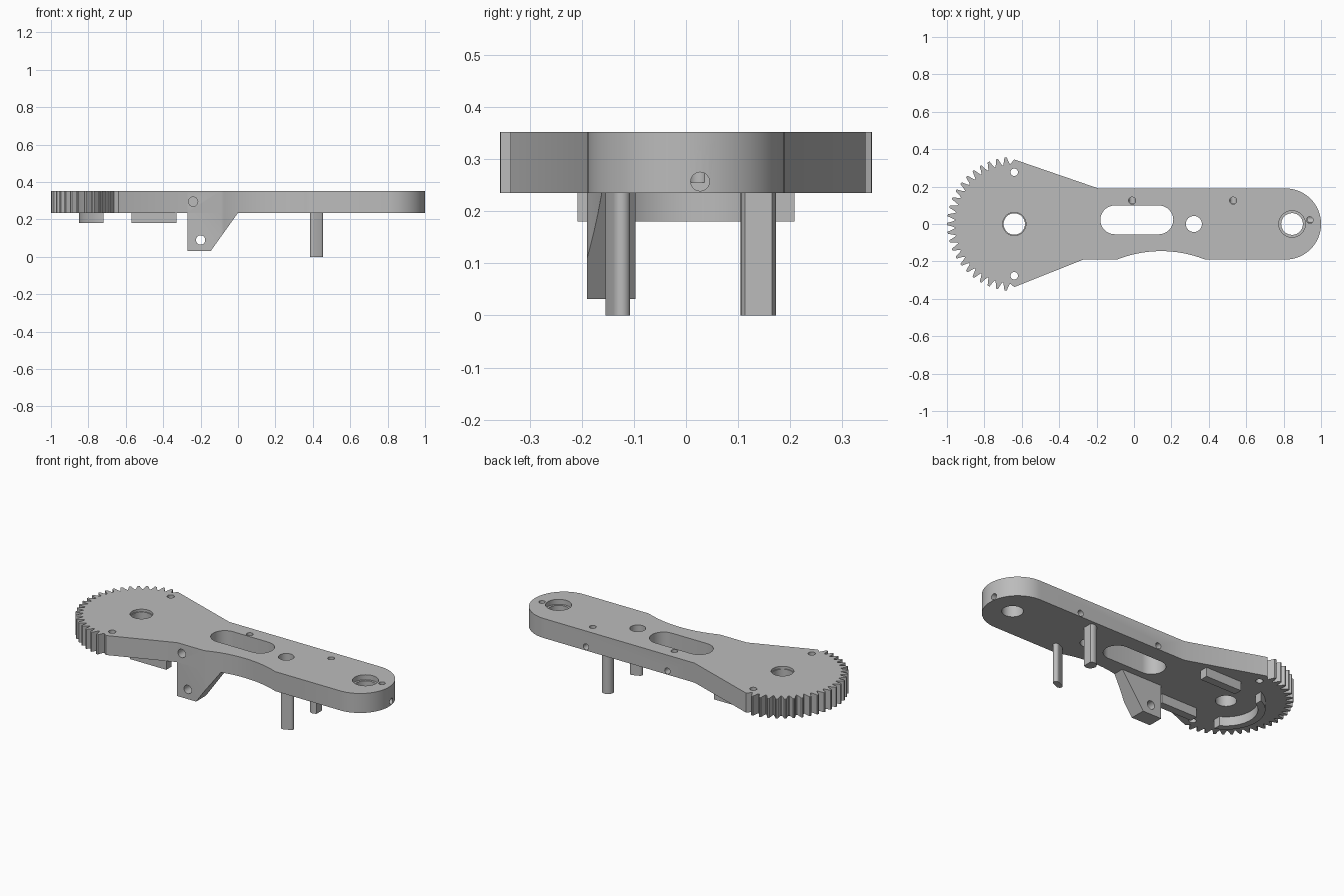
import bpy, bmesh
from math import pi, sin, cos, radians
from mathutils import Matrix

cube = bpy.data.objects.get("Cube")
if cube:
    bpy.data.objects.remove(cube, do_unlink=True)

GREY = (0.5, 0.5, 0.5, 1)
mat = bpy.data.materials.new("light grey plastic")
mat.use_nodes = True
mat.diffuse_color = GREY
mat.node_tree.nodes["Principled BSDF"].inputs["Base Color"].default_value = GREY

BOTTOM, TOP = 0.235, 0.352
HUB = -0.64          # x of the gear axis
HALF = 0.19          # half width of the arm


def make(name, bm):
    bmesh.ops.recalc_face_normals(bm, faces=bm.faces)
    mesh = bpy.data.meshes.new(name)
    bm.to_mesh(mesh)
    bm.free()
    mesh.materials.append(mat)
    ob = bpy.data.objects.new(name, mesh)
    bpy.context.collection.objects.link(ob)
    return ob


def prism(name, pts, lo, hi, along_y=False):
    """Extrude a closed profile along z, or an x-z profile along y."""
    bm = bmesh.new()
    place = (lambda a, b: (a, lo, b)) if along_y else (lambda a, b: (a, b, lo))
    face = bm.faces.new([bm.verts.new(place(*p)) for p in pts])
    ext = bmesh.ops.extrude_face_region(bm, geom=[face])
    move = (0, hi - lo, 0) if along_y else (0, 0, hi - lo)
    bmesh.ops.translate(bm, vec=move, verts=[v for v in ext["geom"] if isinstance(v, bmesh.types.BMVert)])
    return make(name, bm)


def arc(cx, cy, r, start, end, n=24):
    steps = [radians(start + (end - start) * i / n) for i in range(n + 1)]
    return [(cx + r * cos(a), cy + r * sin(a)) for a in steps]


def stadium(cx, cy, half_len, r, turn=0):
    t = radians(turn)
    dx, dy = half_len * cos(t), half_len * sin(t)
    return arc(cx + dx, cy + dy, r, turn - 90, turn + 90, 16) + \
        arc(cx - dx, cy - dy, r, turn + 90, turn + 270, 16)


def rod(axis, centre, r, depth, seg=40):
    rot = {"x": Matrix.Rotation(pi / 2, 4, "Y"), "y": Matrix.Rotation(pi / 2, 4, "X"),
           "z": Matrix.Identity(4)}[axis]
    bm = bmesh.new()
    bmesh.ops.create_cone(bm, cap_ends=True, segments=seg, radius1=r, radius2=r, depth=depth,
                          matrix=Matrix.Translation(centre) @ rot)
    return make("cutter", bm)


def cut(ob, cutter):
    cutter.hide_render = True
    mod = ob.modifiers.new("cut", "BOOLEAN")
    mod.operation, mod.solver, mod.object = "DIFFERENCE", "EXACT", cutter
    bpy.context.view_layer.objects.active = ob
    bpy.ops.object.modifier_apply(modifier=mod.name)
    bpy.data.objects.remove(cutter, do_unlink=True)


# Arm plate with a half gear on one end and a round nose on the other
outline = [(HUB, 0.345)]
tooth = [(-3.3, 0.319), (-2.2, 0.334), (-1.0, 0.358), (0, 0.36),
         (1.0, 0.358), (2.2, 0.334), (3.3, 0.319)]
for k in range(23):
    for off, r in tooth:
        a = radians(97.5 + 7.5 * k + off)
        outline.append((HUB + r * cos(a), r * sin(a)))
outline += [(HUB, -0.337), (-0.27, -HALF)]
outline += arc(0.81, 0, HALF, -90, 90, 40) + [(-0.19, HALF)]
arm = prism("arm_plate", outline, BOTTOM, TOP)

# Hanging bracket below the front edge
bracket = prism("bracket", [(-0.27, BOTTOM), (-0.27, 0.032), (-0.145, 0.032), (0, BOTTOM)],
                -HALF, -0.097, along_y=True)
cut(bracket, rod("y", (-0.2, -0.15, 0.09), 0.025, 0.3))

# Shallow scoop shared by plate and bracket
for part in (arm, bracket):
    cut(part, rod("z", (0.145, -0.781, 0.2), 0.636, 1, 160))

# Through holes: hub, middle, nose, and the two by the teeth
for x, y, r in [(HUB, 0, 0.057), (0.32, 0, 0.043), (0.845, 0, 0.058),
                (HUB, 0.277, 0.02), (HUB, -0.277, 0.02)]:
    cut(arm, rod("z", (x, y, 0.3), r, 0.5))
cut(arm, prism("cutter", stadium(0.015, 0.022, 0.118, 0.077), 0.1, 0.5))

# Counterbores in the top face
cut(arm, rod("z", (0.845, 0, TOP), 0.071, 0.06))
cut(arm, rod("z", (HUB, 0, TOP), 0.062, 0.03))

# Small top holes meeting cross holes from the edge
for x in (-0.01, 0.53):
    cut(arm, rod("z", (x, 0.125, TOP), 0.019, 0.194, 24))
    cut(arm, rod("y", (x, 0.16, 0.257), 0.018, 0.1, 24))
cut(arm, rod("z", (0.94, 0.021, TOP), 0.018, 0.194, 24))
cut(arm, rod("x", (0.98, 0.027, 0.257), 0.018, 0.1, 24))
cut(arm, rod("y", (-0.24, -HALF, 0.295), 0.025, 0.16, 24))

# Legs under the arm
front_post = prism("front_post", stadium(0.42, -0.131, 0.02, 0.0165, 22), 0, BOTTOM)
back_post = prism("back_post", arc(0.42, 0.139, 0.034, 50, 310), 0, BOTTOM)

# Raised ridges around the hub on the underside
ridge_low = 0.18
ridge = prism("hub_arc_ridge", arc(HUB, 0, 0.21, 112.4, 247.6, 36) +
              arc(HUB, 0, 0.17, 241.9, 118.1, 36), ridge_low, BOTTOM)
bars = []
for side, s in (("back", 1), ("front", -1)):
    bars.append(prism(side + "_bar_ridge", [(-0.57, s * 0.16), (-0.33, s * 0.16),
                                            (-0.33, s * 0.208), (-0.57, s * 0.208)], ridge_low, BOTTOM))

# Smooth the round walls, keep edges crisp
bpy.ops.object.select_all(action="DESELECT")
for ob in [arm, bracket, front_post, back_post, ridge] + bars:
    ob.select_set(True)
bpy.context.view_layer.objects.active = arm
bpy.ops.object.shade_smooth_by_angle(angle=radians(25))
